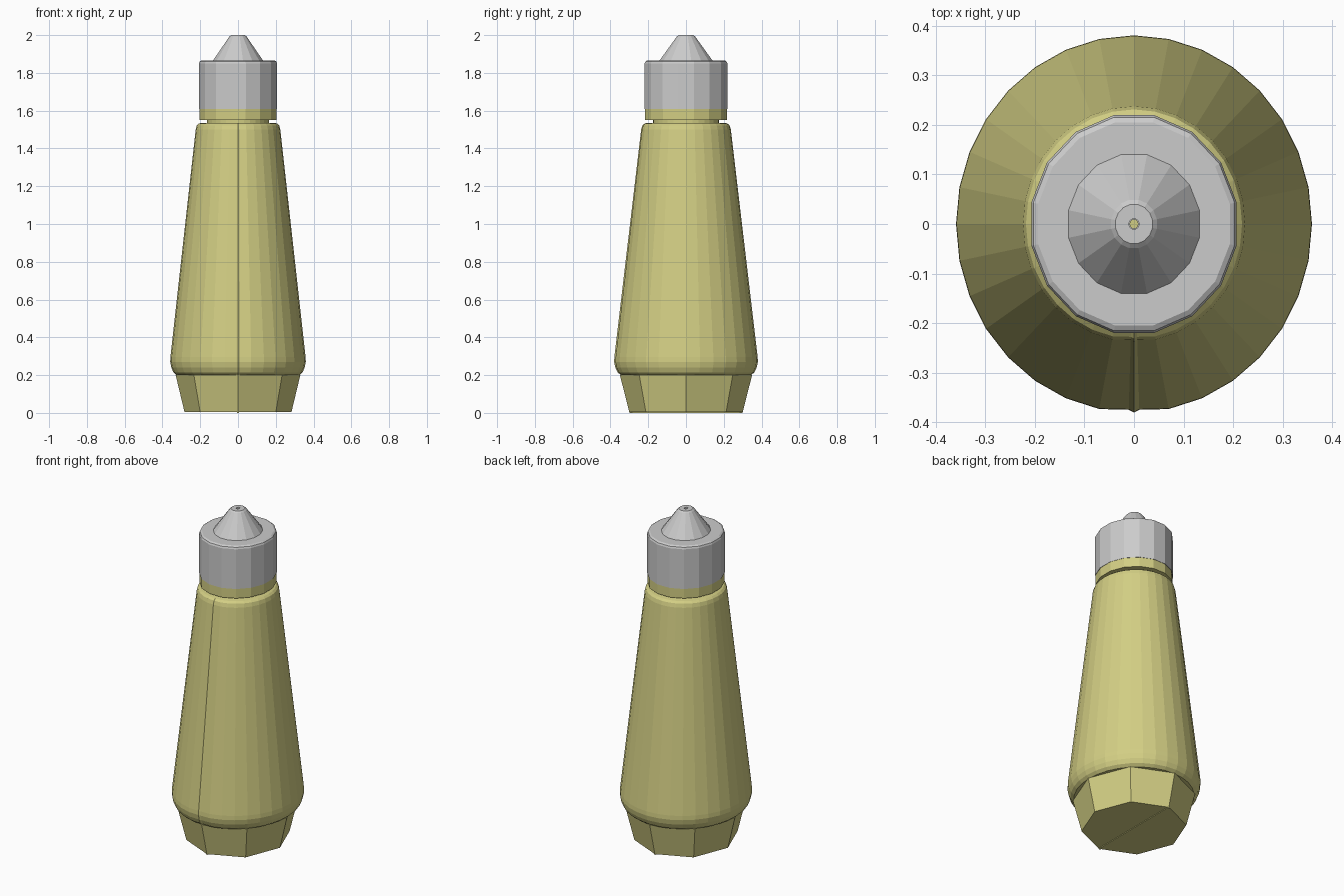
import bpy, bmesh, math

if "Cube" in bpy.data.objects:
    bpy.data.objects.remove(bpy.data.objects["Cube"])

OVAL = 1.06  # depth is slightly larger than width

yellow = bpy.data.materials.new("yellow_plastic")
yellow.diffuse_color = (0.65, 0.62, 0.23, 1)
yellow.use_nodes = True
yellow.node_tree.nodes["Principled BSDF"].inputs["Base Color"].default_value = yellow.diffuse_color


def ring_angles(sides, half_step=False):
    off = 0.5 if half_step else 0
    return [(2 * math.pi * (i + off) / sides, 1.0) for i in range(sides)]


def lathe(name, profile, angles, mat=None):
    """Oval loft of (radius, z) points around (angle, radial factor) pairs, capped both ends."""
    bm = bmesh.new()
    rings = [[bm.verts.new((r * k * math.cos(a), r * k * OVAL * math.sin(a), z))
              for a, k in angles] for r, z in profile]
    n = len(angles)
    for lo, hi in zip(rings, rings[1:]):
        for i in range(n):
            j = (i + 1) % n
            bm.faces.new((lo[i], lo[j], hi[j], hi[i]))
    bm.faces.new(rings[0][::-1])
    bm.faces.new(rings[-1])
    bmesh.ops.recalc_face_normals(bm, faces=bm.faces)
    me = bpy.data.meshes.new(name)
    bm.to_mesh(me)
    bm.free()
    ob = bpy.data.objects.new(name, me)
    bpy.context.collection.objects.link(ob)
    if mat:
        me.materials.append(mat)
    return ob


# Octagonal tapered foot
lathe("foot", [(0.283, 0.004), (0.33, 0.2)], ring_angles(8), yellow)

# Mould seam across the underside
bpy.ops.mesh.primitive_cube_add(size=1, location=(0, 0, 0.005))
seam = bpy.context.object
seam.name = "foot_seam"
seam.scale = (0.012, 0.596, 0.01)
seam.data.materials.append(yellow)

# Tapered body with a thin mould ridge at the front
front = 1.5 * math.pi
body_angles = sorted(ring_angles(32) + [(front - 0.03, 0.985), (front + 0.03, 0.985)])
lathe("body", [(0.325, 0.2), (0.342, 0.215), (0.353, 0.24), (0.359, 0.27), (0.358, 0.295),
               (0.224, 1.5), (0.218, 1.522), (0.207, 1.532), (0.19, 1.536)],
      body_angles, yellow)

# Neck and collar
lathe("neck", [(0.165, 1.53), (0.165, 1.56)], ring_angles(32), yellow)
lathe("collar", [(0.209, 1.55), (0.209, 1.61)], ring_angles(16, True), yellow)

# Cap with a chamfered rim
lathe("cap", [(0.211, 1.608), (0.211, 1.85), (0.207, 1.86), (0.197, 1.866)],
      ring_angles(16, True))

# Conical nozzle with a small hole in the tip
lathe("nozzle", [(0.136, 1.864), (0.047, 1.992), (0.038, 2.0), (0.01, 2.0), (0.01, 1.985)],
      ring_angles(16, True))
lathe("nozzle_hole", [(0.009, 1.984), (0.009, 1.99)], ring_angles(16, True), yellow)
